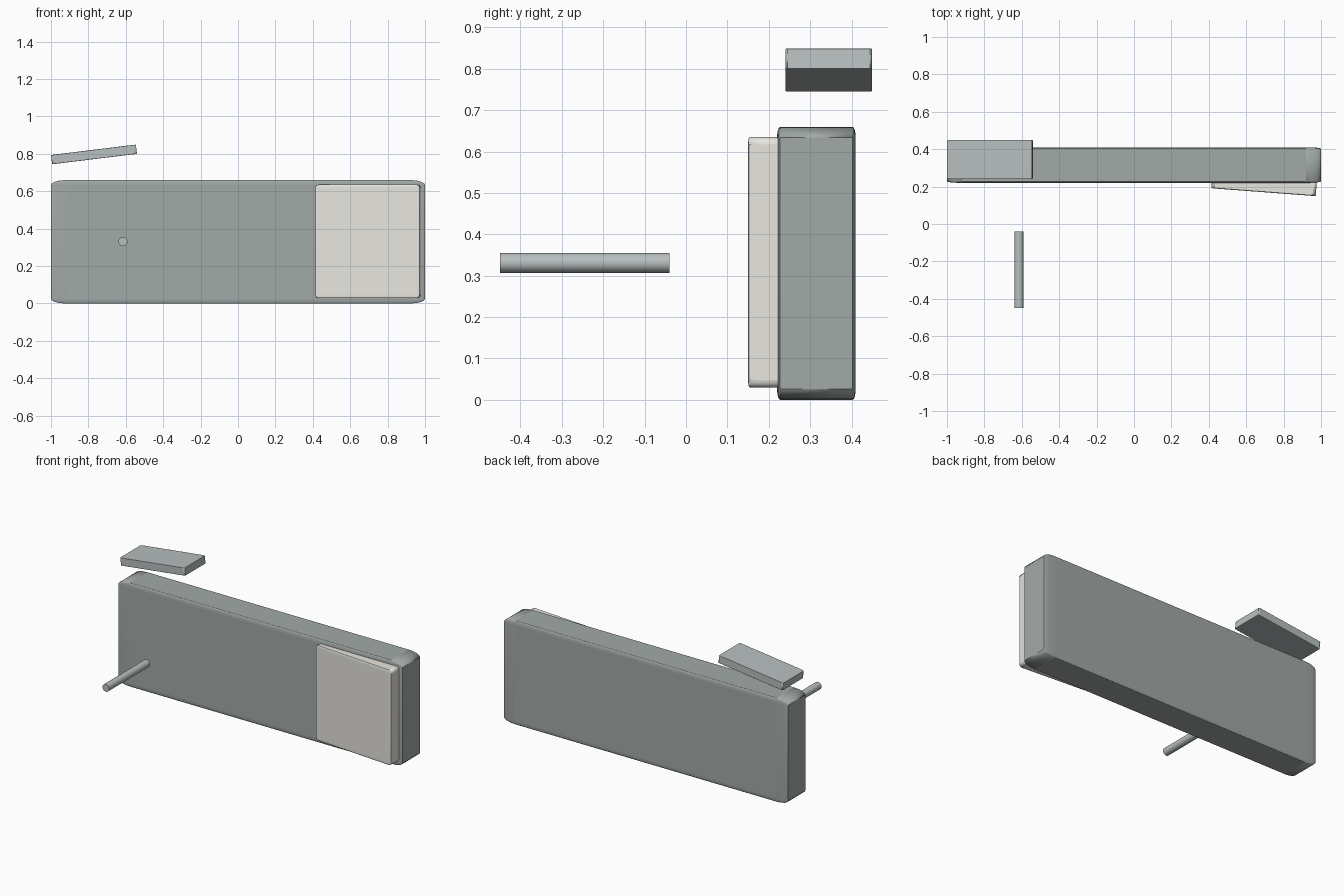
import bpy
from math import radians

if "Cube" in bpy.data.objects:
    bpy.data.objects.remove(bpy.data.objects["Cube"])


def material(name, rgb):
    m = bpy.data.materials.new(name)
    m.diffuse_color = (*rgb, 1)
    m.use_nodes = True
    m.node_tree.nodes["Principled BSDF"].inputs["Base Color"].default_value = m.diffuse_color
    return m


grey = material("mid_grey", (0.48, 0.52, 0.52))
dark = material("dark_grey", (0.36, 0.40, 0.39))
pale = material("pale_grey", (0.80, 0.79, 0.74))


def finish(ob, name, mat):
    ob.name = name
    ob.data.materials.append(mat)
    bpy.ops.object.shade_smooth_by_angle(angle=radians(35))
    return ob


def rounded_box(name, centre, half, bevel, mat, rot=(0, 0, 0)):
    # The bevel follows the box scale, so it is longer on longer sides
    bpy.ops.mesh.primitive_cube_add(size=2, location=centre, rotation=rot)
    ob = finish(bpy.context.object, name, mat)
    ob.scale = half
    mod = ob.modifiers.new("bevel", "BEVEL")
    mod.width = bevel
    mod.segments = 4
    return ob


# Long upright body
rounded_box("body", (0, 0.315, 0.33), (1, 0.095, 0.33), 0.08, dark)

# Slightly opened door on the right
rounded_box("door_panel", (0.696, 0.22, 0.3325), (0.28, 0.05, 0.3025), 0.06,
            pale, (0, 0, radians(-4.3)))

# Tilted slab floating above the left end
rounded_box("top_flap", (-0.77, 0.345, 0.797), (0.2285, 0.105, 0.025), 0.05,
            grey, (0, radians(-7), 0))

# Rod standing off the front
bpy.ops.mesh.primitive_cylinder_add(vertices=32, radius=0.024, depth=0.41,
                                    location=(-0.615, -0.245, 0.331),
                                    rotation=(radians(90), 0, 0))
finish(bpy.context.object, "front_rod", grey)
